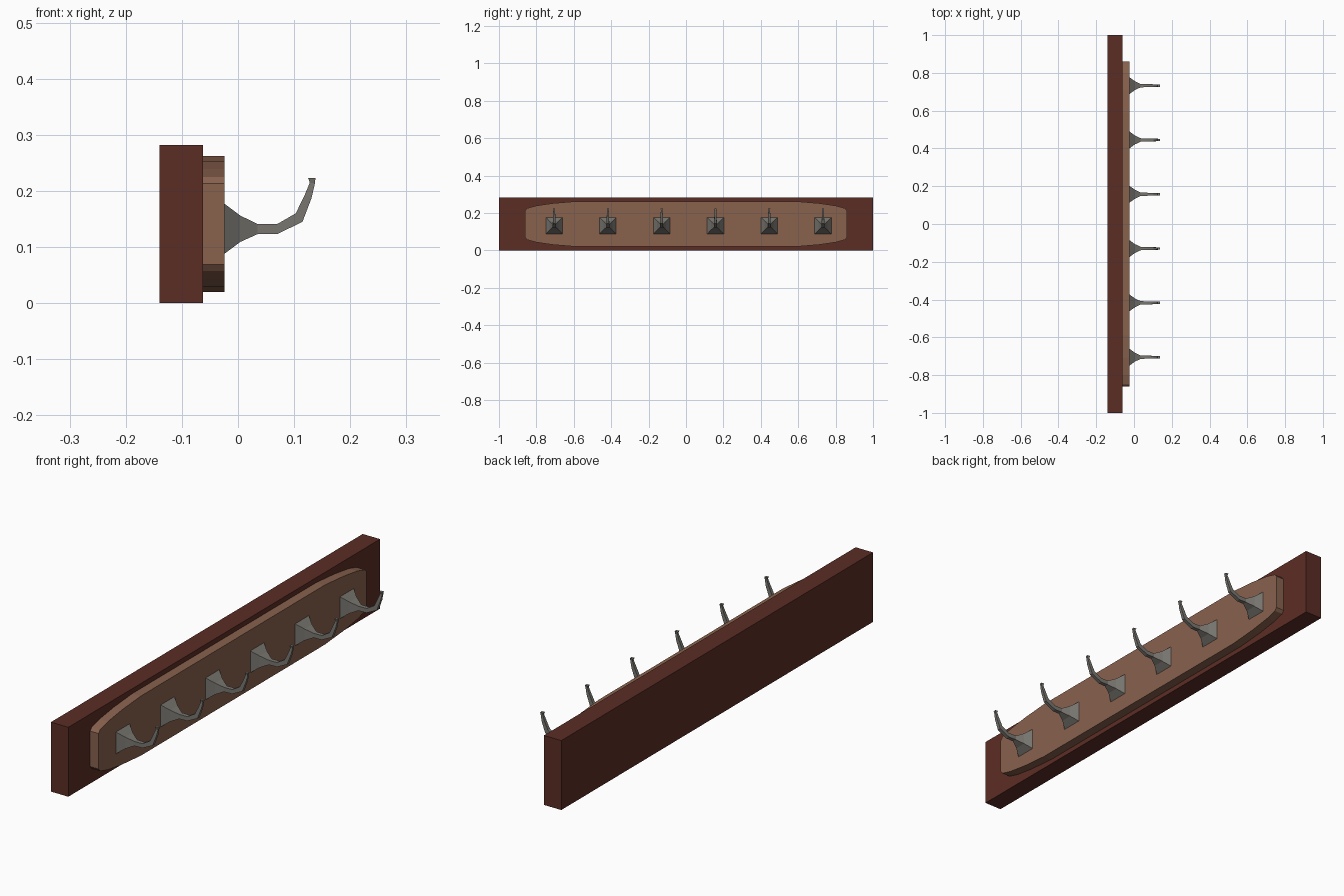
import bpy, bmesh

if "Cube" in bpy.data.objects:
    bpy.data.objects.remove(bpy.data.objects["Cube"])


def material(name, rgb):
    m = bpy.data.materials.new(name)
    m.diffuse_color = (*rgb, 1.0)
    m.use_nodes = True
    m.node_tree.nodes["Principled BSDF"].inputs["Base Color"].default_value = m.diffuse_color
    return m


DARK_WOOD = material("dark_wood", (0.105, 0.026, 0.018))
LIGHT_WOOD = material("light_wood", (0.25, 0.122, 0.076))
METAL = material("grey_metal", (0.19, 0.18, 0.16))


def loft(name, rings, mat):
    """Skin a list of equal-length point rings and cap both ends."""
    bm = bmesh.new()
    loops = [[bm.verts.new(p) for p in ring] for ring in rings]
    n = len(loops[0])
    for a, b in zip(loops, loops[1:]):
        for i in range(n):
            j = (i + 1) % n
            bm.faces.new((a[i], a[j], b[j], b[i]))
    bm.faces.new(loops[0][::-1])
    bm.faces.new(loops[-1])
    bmesh.ops.recalc_face_normals(bm, faces=bm.faces)
    mesh = bpy.data.meshes.new(name)
    bm.to_mesh(mesh)
    bm.free()
    mesh.materials.append(mat)
    obj = bpy.data.objects.new(name, mesh)
    bpy.context.collection.objects.link(obj)
    return obj


def slab(name, outline, x0, x1, mat):
    """Extrude a (y, z) outline along x."""
    return loft(name, [[(x, y, z) for y, z in outline] for x in (x0, x1)], mat)


# Back board
slab("back_board", [(-1, 0), (1, 0), (1, 0.282), (-1, 0.282)], -0.14, -0.062, DARK_WOOD)

# Raised plaque: one curved corner mirrored to all four
corner = [(0.86, 0.072), (0.853, 0.083), (0.80, 0.098), (0.71, 0.111), (0.59, 0.121)]
corner[1] = (0.85, 0.084)
half = corner + [(-y, z) for y, z in reversed(corner)]
outline = half + [(-y, -z) for y, z in half]
slab("raised_plaque", [(y, z + 0.141) for y, z in outline], -0.062, -0.024, LIGHT_WOOD)

# Coat hooks: (upper x, upper z, lower x, lower z, half width) at each section
SECTIONS = [
    (-0.024, 0.177, -0.024, 0.088, 0.0445),
    (0.004, 0.156, 0.004, 0.109, 0.024),
    (0.035, 0.141, 0.035, 0.123, 0.009),
    (0.070, 0.141, 0.070, 0.123, 0.008),
    (0.103, 0.160, 0.115, 0.145, 0.007),
    (0.119, 0.193, 0.131, 0.187, 0.006),
    (0.128, 0.215, 0.137, 0.213, 0.004),
    (0.125, 0.223, 0.138, 0.223, 0.006),
]
for k in range(6):
    yc = -0.705 + 0.2875 * k
    rings = [[(ux, yc - w, uz), (ux, yc + w, uz), (lx, yc + w, lz), (lx, yc - w, lz)]
             for ux, uz, lx, lz, w in SECTIONS]
    loft(f"coat_hook_{k + 1}", rings, METAL)
